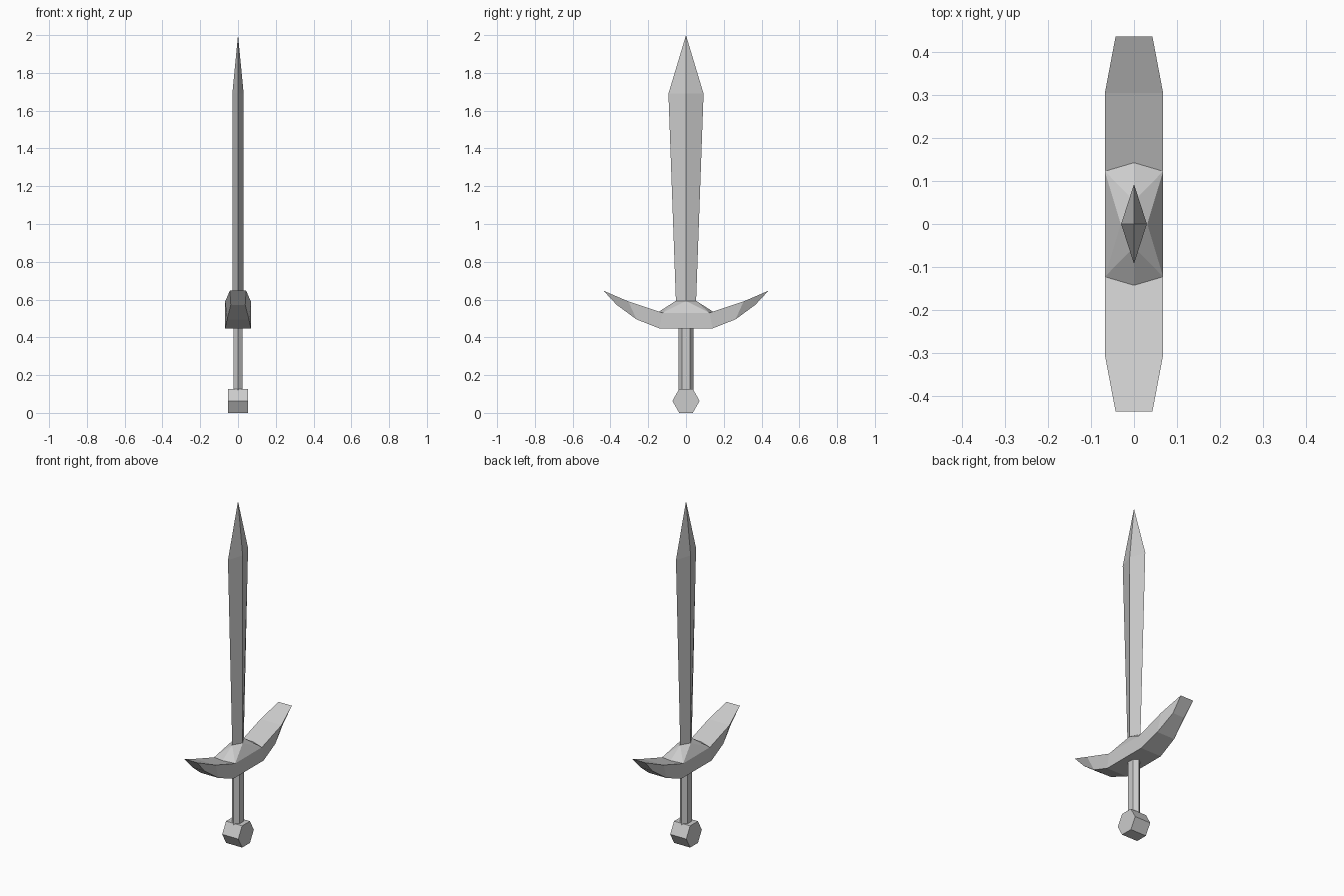
import bpy
from math import cos, sin, pi

if "Cube" in bpy.data.objects:
    bpy.data.objects.remove(bpy.data.objects["Cube"])


def make(name, verts, faces):
    mesh = bpy.data.meshes.new(name)
    mesh.from_pydata(verts, [], faces)
    mesh.validate()
    obj = bpy.data.objects.new(name, mesh)
    bpy.context.collection.objects.link(obj)
    # consistent outward normals
    import bmesh
    bm = bmesh.new()
    bm.from_mesh(mesh)
    bmesh.ops.remove_doubles(bm, verts=bm.verts, dist=1e-5)
    bmesh.ops.recalc_face_normals(bm, faces=bm.faces)
    bm.to_mesh(mesh)
    bm.free()
    return obj


def loft(name, rings):
    """Skin equal-length rings of points and cap both ends."""
    n = len(rings[0])
    verts = [p for ring in rings for p in ring]
    faces = [(r * n + i, r * n + (i + 1) % n, (r + 1) * n + (i + 1) % n, (r + 1) * n + i)
             for r in range(len(rings) - 1) for i in range(n)]
    last = (len(rings) - 1) * n
    faces += [tuple(range(n)), tuple(range(last, last + n))]
    return make(name, verts, faces)


def diamond(hx, hy, z):
    return [(hx, 0, z), (0, hy, z), (-hx, 0, z), (0, -hy, z)]


# Blade: diamond section that widens towards the point
blade = [(*p,) for p in diamond(0.03, 0.053, 0.58) + diamond(0.03, 0.093, 1.69)]
blade_faces = [(i, (i + 1) % 4, 4 + (i + 1) % 4, 4 + i) for i in range(4)]
blade_faces += [(4 + i, 4 + (i + 1) % 4, 8) for i in range(4)] + [(0, 1, 2, 3)]
make("blade", blade + [(0, 0, 2.0)], blade_faces)

# Crossguard: upturned arms, stations of (top y, z, half width), (bottom y, z, half width)
arm = [((0.125, 0.53, 0.068), (0.14, 0.447, 0.068)),
       ((0.305, 0.59, 0.068), (0.262, 0.495, 0.058)),
       ((0.437, 0.647, 0.043), (0.367, 0.572, 0.038))]


def station(top, bottom, side):
    (ty, tz, tw), (by, bz, bw) = top, bottom
    return [(-tw, side * ty, tz), (tw, side * ty, tz), (bw, side * by, bz), (-bw, side * by, bz)]


loft("crossguard", [station(t, b, -1) for t, b in reversed(arm)] +
     [station(t, b, 1) for t, b in arm])

# Collar: faceted hexagonal base rising to the blade root
base = [(0.068, -0.123, 0.53), (0.068, 0.123, 0.53), (0, 0.143, 0.536),
        (-0.068, 0.123, 0.53), (-0.068, -0.123, 0.53), (0, -0.143, 0.536)]
make("collar", base + diamond(0.031, 0.054, 0.593),
     [(0, 1, 6), (1, 7, 6), (1, 2, 7), (2, 3, 7), (3, 8, 7), (3, 4, 8),
      (4, 9, 8), (4, 5, 9), (5, 0, 9), (0, 6, 9), (6, 7, 8, 9), (5, 4, 3, 2, 1, 0)])

# Grip: flattened hexagonal bar
section = [(0.025, -0.021), (0.025, 0.021), (0, 0.04),
           (-0.025, 0.021), (-0.025, -0.021), (0, -0.04)]
loft("grip", [[(x, y, z) for x, y in section] for z in (0.11, 0.46)])

# Pommel: hexagonal prism lying across the grip
loft("pommel", [[(x, 0.072 * cos(i * pi / 3), 0.0635 + 0.0635 * sin(i * pi / 3) / sin(pi / 3))
                 for i in range(6)] for x in (-0.052, 0.052)])
